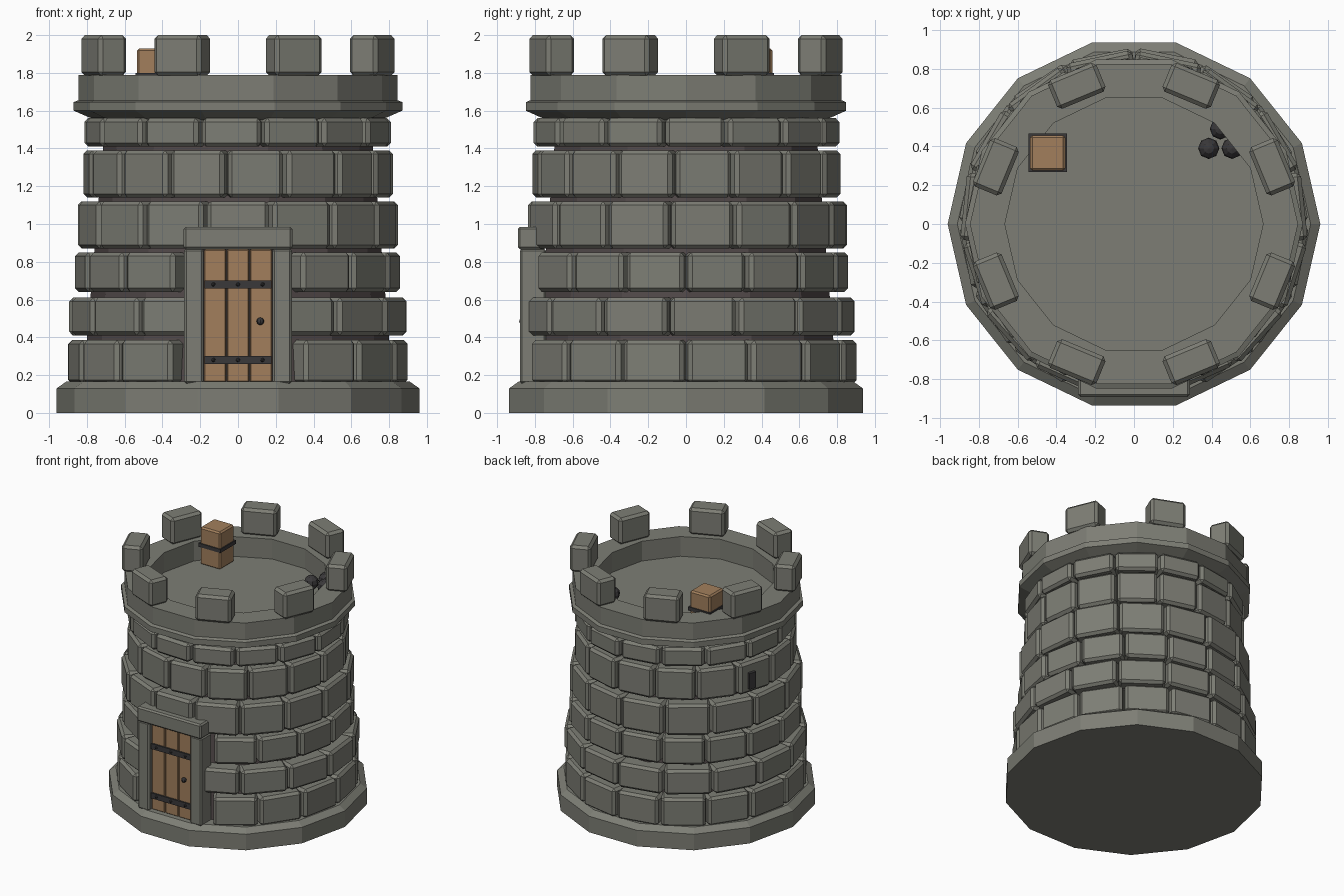
import bpy, bmesh, math, random
from mathutils import Matrix, Vector

if "Cube" in bpy.data.objects:
    bpy.data.objects.remove(bpy.data.objects["Cube"])

random.seed(4)


def material(name, rgb):
    m = bpy.data.materials.new(name)
    m.diffuse_color = (*rgb, 1)
    m.use_nodes = True
    m.node_tree.nodes["Principled BSDF"].inputs["Base Color"].default_value = m.diffuse_color
    return m


STONE = material("stone", (0.205, 0.207, 0.177))
MORTAR = material("mortar", (0.085, 0.068, 0.068))
WOOD = material("wood", (0.36, 0.212, 0.108))
IRON = material("iron", (0.042, 0.040, 0.042))


def finish(bm, name, mat, bevel=0):
    bmesh.ops.recalc_face_normals(bm, faces=bm.faces[:])
    me = bpy.data.meshes.new(name)
    bm.to_mesh(me)
    bm.free()
    me.materials.append(mat)
    ob = bpy.data.objects.new(name, me)
    bpy.context.collection.objects.link(ob)
    if bevel:
        mod = ob.modifiers.new("bevel", 'BEVEL')
        mod.width = bevel
        mod.segments = 1
        mod.limit_method = 'ANGLE'
    return ob


def add_box(bm, x, y, z, turn=0.0):
    """Box from (min, max) ranges, then turned about the tower axis."""
    size = [b - a for a, b in (x, y, z)]
    mid = [(a + b) / 2 for a, b in (x, y, z)]
    mat = Matrix.Rotation(turn, 4, 'Z') @ Matrix.Translation(mid) @ Matrix.Diagonal((*size, 1))
    bmesh.ops.create_cube(bm, size=1, matrix=mat)


def box(name, mat, x, y, z, bevel=0, turn=0.0):
    bm = bmesh.new()
    add_box(bm, x, y, z, turn)
    return finish(bm, name, mat, bevel)


def lathe(name, mat, profile, n=14):
    """Faceted ring stack, capped at both ends."""
    bm = bmesh.new()
    rings = [[bm.verts.new((r * math.cos(2 * math.pi * i / n), r * math.sin(2 * math.pi * i / n), z))
              for i in range(n)] for r, z in profile]
    for a, b in zip(rings, rings[1:]):
        for i in range(n):
            j = (i + 1) % n
            bm.faces.new((a[i], a[j], b[j], b[i]))
    bm.faces.new(rings[0])
    bm.faces.new(rings[-1])
    return finish(bm, name, mat)


# Plinth, core wall and parapet with sunken floor
lathe("plinth", STONE, [(0.96, 0), (0.96, 0.13), (0.91, 0.165)])
lathe("core_wall", MORTAR, [(0.82, 0.15), (0.70, 1.58)])
lathe("parapet", STONE, [(0.74, 1.55), (0.79, 1.565), (0.87, 1.60), (0.87, 1.645), (0.845, 1.655),
                         (0.845, 1.79), (0.665, 1.79), (0.665, 1.63)])

# Stone courses: z range, outer radius, stone count, angle of one joint, leave door gap
courses = [
    (0.155, 0.385, 0.90, 16, 0.0, True),
    (0.41, 0.61, 0.89, 15, 12.0, True),
    (0.64, 0.85, 0.86, 16, 0.0, True),
    (0.87, 1.12, 0.85, 15, 12.0, False),
    (1.14, 1.39, 0.82, 16, -4.5, False),
    (1.41, 1.56, 0.81, 15, 9.5, False),
]
for k, (z0, z1, rad, n, joint, gap) in enumerate(courses):
    bm = bmesh.new()
    step = 360 / n
    for i in range(n):
        deg = joint + (i + 0.5) * step
        off = (deg + 180) % 360 - 180
        if gap and abs(off) < 20:
            continue
        out = rad - 0.012 + random.uniform(-0.006, 0.006)
        half = out * math.tan(math.radians(step / 2)) - 0.014
        add_box(bm, (-half, half), (-out, -out + 0.15), (z0, z1), math.radians(deg))
    finish(bm, f"stone_course_{k + 1}", STONE, 0.02)

# Battlements
bm = bmesh.new()
for i in range(8):
    add_box(bm, (-0.135, 0.135), (-0.85, -0.69), (1.785, 2.0), math.radians(22.5 + 45 * i))
finish(bm, "battlements", STONE, 0.02)

# Door surround
for side, name in ((-1, "left"), (1, "right")):
    box(f"door_post_{name}", STONE, sorted((side * 0.182, side * 0.285)), (-0.88, -0.74),
        (0.155, 0.87), 0.012)
box("door_lintel", STONE, (-0.288, 0.288), (-0.89, -0.74), (0.865, 0.985), 0.012)

# Door planks, straps, rivets and knob
bm = bmesh.new()
for i in (-1, 0, 1):
    add_box(bm, (i * 0.121 - 0.058, i * 0.121 + 0.058), (-0.85, -0.76), (0.165, 0.865))
finish(bm, "door_planks", WOOD, 0.005)
box("door_backing", MORTAR, (-0.183, 0.183), (-0.835, -0.75), (0.165, 0.865))
bm = bmesh.new()
for z in (0.28, 0.68):
    add_box(bm, (-0.178, 0.178), (-0.862, -0.84), (z - 0.022, z + 0.022))
    for x in (-0.13, 0, 0.13):
        bmesh.ops.create_icosphere(bm, subdivisions=1, radius=0.012,
                                   matrix=Matrix.Translation((x, -0.863, z)))
finish(bm, "door_straps", IRON)
bm = bmesh.new()
bmesh.ops.create_uvsphere(bm, u_segments=8, v_segments=6, radius=0.02,
                          matrix=Matrix.Translation((0.118, -0.863, 0.485)))
finish(bm, "door_knob", IRON)

# Arrow slit at the back left
box("arrow_slit", IRON, (-0.03, 0.03), (-0.835, -0.70), (1.18, 1.31), turn=math.radians(251))

# Crate with iron band on the roof
box("crate", WOOD, (-0.535, -0.353), (0.275, 0.457), (1.625, 1.93), 0.012)
box("crate_band", IRON, (-0.543, -0.345), (0.267, 0.465), (1.77, 1.80))

# Cannonballs
bm = bmesh.new()
for x, y in ((0.385, 0.39), (0.505, 0.39), (0.445, 0.49)):
    bmesh.ops.create_uvsphere(bm, u_segments=8, v_segments=6, radius=0.055,
                              matrix=Matrix.Translation((x, y, 1.683)))
finish(bm, "cannonballs", IRON)
